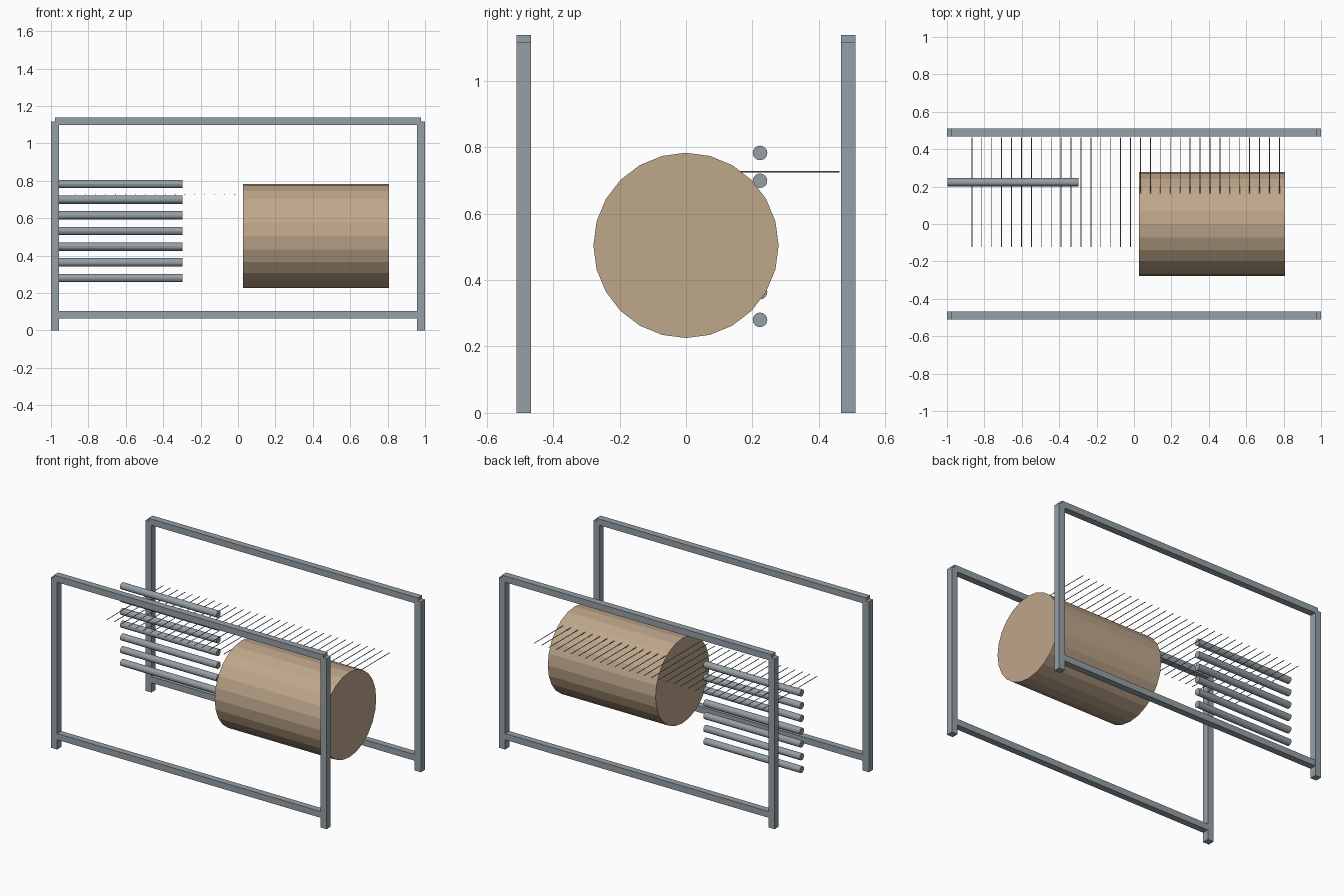
import bpy, math

if "Cube" in bpy.data.objects:
    bpy.data.objects.remove(bpy.data.objects["Cube"])


def material(name, rgb):
    m = bpy.data.materials.new(name)
    m.diffuse_color = (*rgb, 1)
    m.use_nodes = True
    m.node_tree.nodes["Principled BSDF"].inputs["Base Color"].default_value = m.diffuse_color
    return m


STEEL = material("grey steel", (0.30, 0.35, 0.38))
TAN = material("tan wood", (0.52, 0.385, 0.26))


def box(name, center, size, mat):
    bpy.ops.mesh.primitive_cube_add(size=1, location=center)
    o = bpy.context.object
    o.name = name
    o.scale = size
    bpy.ops.object.transform_apply(location=False, rotation=False, scale=True)
    o.data.materials.append(mat)


def rod(name, center, radius, length, rotation, sides, mat):
    bpy.ops.mesh.primitive_cylinder_add(vertices=sides, radius=radius, depth=length,
                                        location=center, rotation=rotation)
    o = bpy.context.object
    o.name = name
    o.data.materials.append(mat)


ALONG_X = (0, math.pi / 2, 0)
ALONG_Y = (math.pi / 2, 0, 0)
BAR = 0.044

# Two rectangular side frames: posts, top rail and lower rail
for side, y in (("front", -0.489), ("back", 0.489)):
    for end, x in (("left", -0.978), ("right", 0.978)):
        box(f"{side}_{end}_post", (x, y, 0.559), (BAR, BAR, 1.118), STEEL)
    box(f"{side}_top_rail", (0, y, 1.118), (1.956, BAR, 0.041), STEEL)
    box(f"{side}_lower_rail", (0, y, 0.084), (1.956, BAR - 0.001, 0.041), STEEL)

# Large faceted drum
rod("drum", (0.417, 0, 0.5045), 0.279, 0.782, ALONG_X, 24, TAN)

# Vertical stack of horizontal rods
for i in range(7):
    rod(f"stacked_rod_{i + 1}", (-0.647, 0.223, 0.783 - 0.0838 * i), 0.022, 0.70,
        ALONG_X, 16, STEEL)

# Row of thin needles
for i in range(32):
    rod(f"needle_{i + 1}", (-0.867 + 0.05304 * i, 0.170, 0.727), 0.0022, 0.584,
        ALONG_Y, 8, STEEL)
